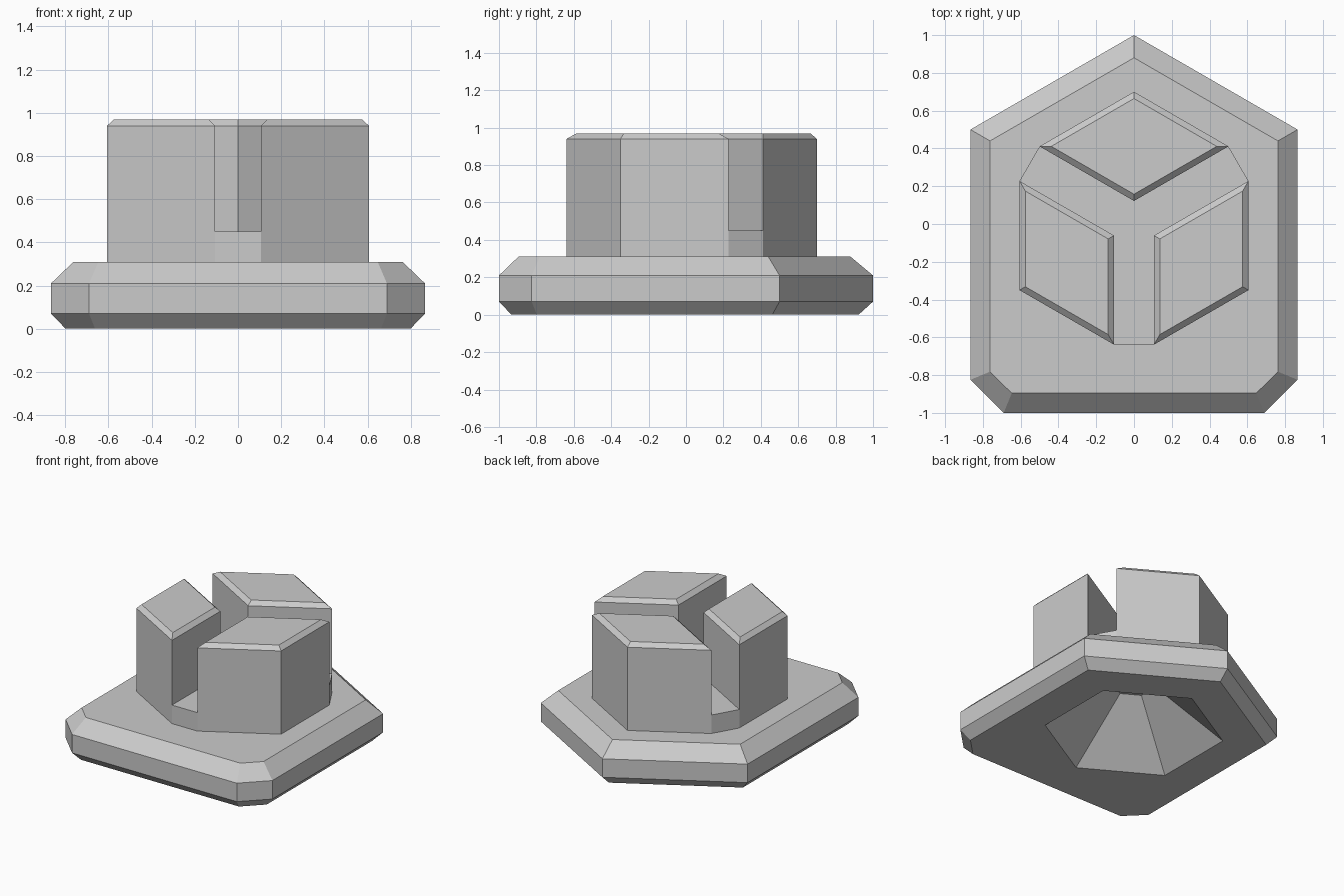
import bpy, bmesh, math
from mathutils import Vector

if "Cube" in bpy.data.objects:
    bpy.data.objects.remove(bpy.data.objects["Cube"])

grey = bpy.data.materials.new("light grey")
grey.diffuse_color = (0.6, 0.6, 0.6, 1)
grey.use_nodes = True
grey.node_tree.nodes["Principled BSDF"].inputs["Base Color"].default_value = grey.diffuse_color


def inset(pts, d):
    """Move every side of a counter-clockwise convex outline inward by d."""
    out, n = [], len(pts)
    for i in range(n):
        a, b, c = (Vector(pts[(i + k) % n]) for k in (-1, 0, 1))
        u, v = (b - a).normalized(), (c - b).normalized()
        n1, n2 = Vector((-u.y, u.x)), Vector((-v.y, v.x))
        out.append(tuple(b + (n1 + n2) * d / (1 + n1.dot(n2))))
    return out


def loft(name, layers):
    """Closed solid through a stack of (outline, z) rings."""
    bm = bmesh.new()
    rings = [[bm.verts.new((x, y, z)) for x, y in pts] for pts, z in layers]
    n = len(rings[0])
    for lo, hi in zip(rings, rings[1:]):
        for i in range(n):
            j = (i + 1) % n
            bm.faces.new((lo[i], lo[j], hi[j], hi[i]))
    bm.faces.new(rings[0][::-1])
    bm.faces.new(rings[-1])
    me = bpy.data.meshes.new(name)
    bm.to_mesh(me)
    bm.free()
    me.materials.append(grey)
    ob = bpy.data.objects.new(name, me)
    bpy.context.collection.objects.link(ob)
    return ob


def combine(target, other, op):
    """Apply a boolean and remove the helper object."""
    mod = target.modifiers.new(op, 'BOOLEAN')
    mod.operation, mod.object, mod.solver = op, other, 'EXACT'
    bpy.context.view_layer.objects.active = target
    bpy.ops.object.modifier_apply(modifier=mod.name)
    bpy.data.objects.remove(other)


def turn(pts, k):
    c, s = math.cos(k * math.tau / 3), math.sin(k * math.tau / 3)
    return [(x * c - y * s, x * s + y * c) for x, y in pts]


# Base plate: pointed at the back, clipped at the front corners
plate = [(0, 1), (-0.866, 0.5), (-0.866, -0.825), (-0.69, -1),
         (0.69, -1), (0.866, -0.825), (0.866, 0.5)]
body = loft("base_body", [(inset(plate, 0.067), 0), (plate, 0.07),
                          (plate, 0.21), (inset(plate, 0.104), 0.31)])

# Core: nine-sided block under the three prongs
rhombus = [(0, 0.7), (-0.5, 0.411), (0, 0.122), (0.5, 0.411)]
prongs = [turn(rhombus, k) for k in range(3)]
outline = [p for r in prongs for p in (r[3], r[0], r[1])]
combine(body, loft("core", [(outline, 0.2), (outline, 0.45)]), 'UNION')

# Three chamfered rhombic prongs
for r in prongs:
    combine(body, loft("prong", [(r, 0.25), (r, 0.94), (inset(r, 0.031), 0.97)]), 'UNION')

# Tapered hexagonal recess in the underside
def hexagon(rad):
    return [(rad * math.sin(-i * math.tau / 6), rad * math.cos(i * math.tau / 6))
            for i in range(6)]
combine(body, loft("recess", [(hexagon(0.744), -0.1), (hexagon(0.149), 0.38)]), 'DIFFERENCE')

# Merge flat regions split by the booleans
bm = bmesh.new()
bm.from_mesh(body.data)
bmesh.ops.remove_doubles(bm, verts=bm.verts, dist=1e-4)
bmesh.ops.dissolve_limit(bm, angle_limit=math.radians(1), verts=bm.verts, edges=bm.edges)
bm.to_mesh(body.data)
bm.free()
body.data.shade_flat()
